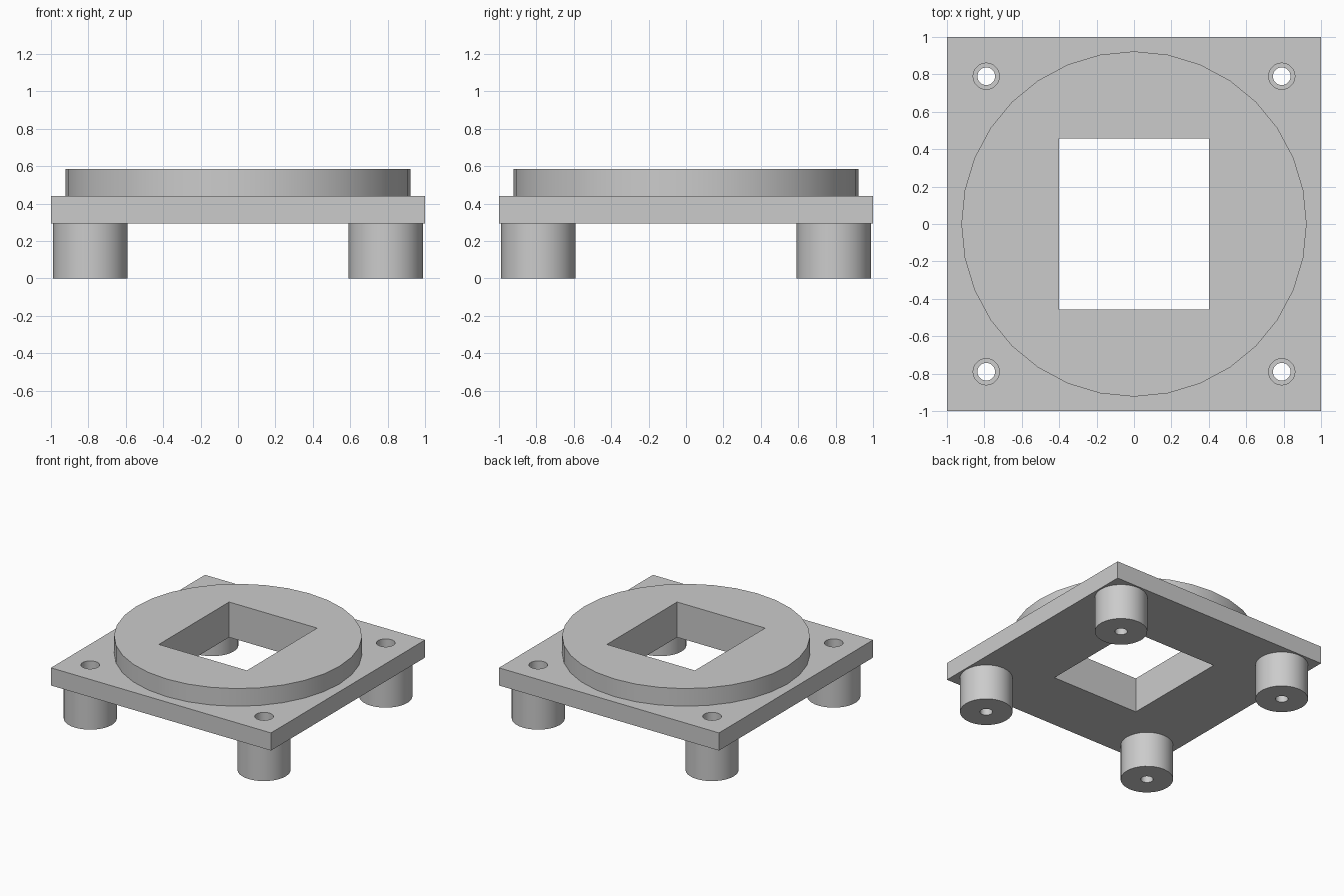
import bpy
import math

if "Cube" in bpy.data.objects:
    bpy.data.objects.remove(bpy.data.objects["Cube"])

grey = bpy.data.materials.new("light grey")
grey.diffuse_color = (0.6, 0.6, 0.6, 1)
grey.use_nodes = True
grey.node_tree.nodes["Principled BSDF"].inputs["Base Color"].default_value = grey.diffuse_color

FOOT_Z, PLATE_Z, RING_Z = 0.295, 0.44, 0.585   # top heights of the three layers
C = 0.79                                       # foot and bolt hole offset
CORNERS = [("front_left", -C, -C), ("front_right", C, -C),
           ("back_left", -C, C), ("back_right", C, C)]


def box(name, sx, sy, z0, z1):
    bpy.ops.mesh.primitive_cube_add(size=1, location=(0, 0, (z0 + z1) / 2))
    o = bpy.context.object
    o.name = name
    o.scale = (sx, sy, z1 - z0)
    bpy.ops.object.transform_apply(location=False, rotation=False, scale=True)
    return o


def cylinder(name, r, x, y, z0, z1):
    bpy.ops.mesh.primitive_cylinder_add(vertices=32, radius=r, depth=z1 - z0,
                                        location=(x, y, (z0 + z1) / 2))
    o = bpy.context.object
    o.name = name
    return o


def finish(o, cutters):
    """Cut the holes, remove the cutters, then colour and shade the part."""
    for c in cutters:
        bpy.ops.object.select_all(action='DESELECT')
        bpy.context.view_layer.objects.active = o
        o.select_set(True)
        m = o.modifiers.new("hole", 'BOOLEAN')
        m.operation = 'DIFFERENCE'
        m.solver = 'EXACT'
        m.object = c
        bpy.ops.object.modifier_apply(modifier=m.name)
        bpy.data.objects.remove(c)
    o.data.materials.clear()
    o.data.materials.append(grey)
    bpy.ops.object.select_all(action='DESELECT')
    bpy.context.view_layer.objects.active = o
    o.select_set(True)
    bpy.ops.object.shade_smooth_by_angle(angle=math.radians(30))


def window():
    return box("window_cutter", 0.8, 0.912, -0.2, 1)


# Square base plate with central window and four bolt holes
plate = box("base_plate", 2, 2, FOOT_Z, PLATE_Z)
finish(plate, [window()] + [cylinder("bolt_cutter", 0.07, x, y, 0.1, 0.7)
                            for _, x, y in CORNERS])

# Raised round collar with the same window
collar = cylinder("round_collar", 0.923, 0, 0, PLATE_Z, RING_Z)
finish(collar, [window()])

# Four round feet with narrower screw holes
for label, x, y in CORNERS:
    foot = cylinder(label + "_foot", 0.198, x, y, 0, FOOT_Z)
    finish(foot, [cylinder("screw_cutter", 0.047, x, y, -0.1, 0.5)])
